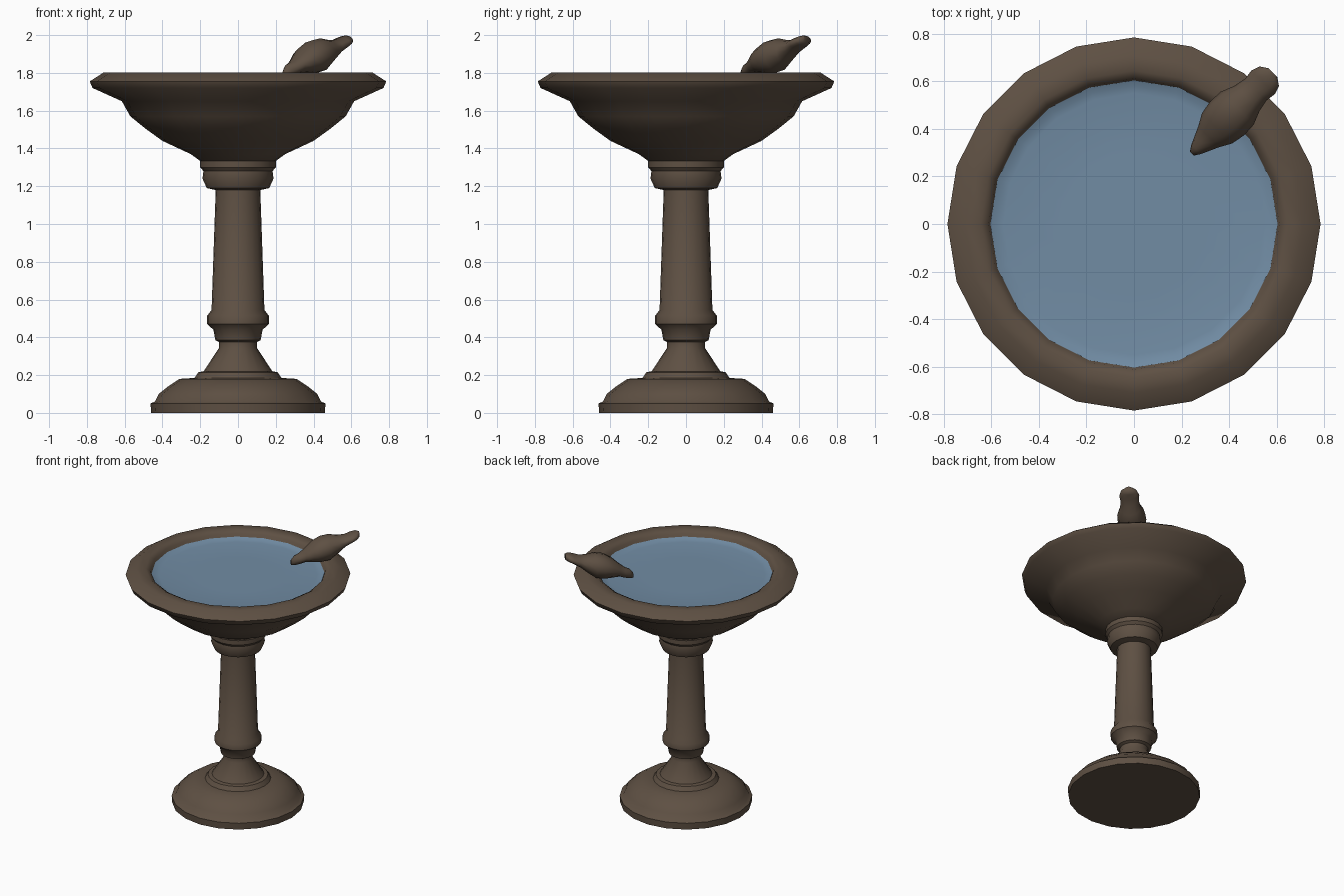
import bpy, bmesh, math

if "Cube" in bpy.data.objects:
    bpy.data.objects.remove(bpy.data.objects["Cube"])

SIDES = 20


def material(name, rgb):
    m = bpy.data.materials.new(name)
    m.diffuse_color = (*rgb, 1)
    m.use_nodes = True
    m.node_tree.nodes["Principled BSDF"].inputs["Base Color"].default_value = m.diffuse_color
    return m


stone = material("brown stone", (0.112, 0.080, 0.056))
blue = material("water blue", (0.165, 0.262, 0.370))


def loft(name, rings, mat, angle=40):
    """Join closed rings of points into a smooth skin, capping both ends."""
    bm = bmesh.new()
    loops = [[bm.verts.new(p) for p in ring] for ring in rings]
    for a, b in zip(loops, loops[1:]):
        n = len(a)
        for i in range(n):
            j = (i + 1) % n
            bm.faces.new((a[i], a[j], b[j], b[i]))
    bm.faces.new(loops[0][::-1])
    bm.faces.new(loops[-1])
    bmesh.ops.recalc_face_normals(bm, faces=bm.faces)
    mesh = bpy.data.meshes.new(name)
    bm.to_mesh(mesh)
    bm.free()
    mesh.materials.append(mat)
    ob = bpy.data.objects.new(name, mesh)
    bpy.context.collection.objects.link(ob)
    bpy.ops.object.select_all(action='DESELECT')
    ob.select_set(True)
    bpy.context.view_layer.objects.active = ob
    bpy.ops.object.shade_smooth_by_angle(angle=math.radians(angle))
    return ob


def lathe(name, profile, mat, angle=40):
    """Turn a (radius, height) profile around the z axis."""
    turn = [2 * math.pi * i / SIDES for i in range(SIDES)]
    return loft(name, [[(r * math.cos(a), r * math.sin(a), z) for a in turn]
                       for r, z in profile], mat, angle)


# Stepped foot
lathe("base", [(0.46, 0), (0.463, 0.05), (0.44, 0.06), (0.42, 0.10), (0.37, 0.14),
               (0.31, 0.18), (0.23, 0.185), (0.21, 0.215), (0.185, 0.22)], stone)

# Turned pedestal with lower collar, tapered shaft and capital
lathe("pedestal", [(0.185, 0.215), (0.10, 0.345), (0.10, 0.375), (0.12, 0.385),
                   (0.13, 0.44), (0.163, 0.47), (0.163, 0.515), (0.14, 0.545),
                   (0.118, 1.18), (0.165, 1.19), (0.188, 1.24), (0.183, 1.28),
                   (0.20, 1.30), (0.20, 1.335)], stone)

# Bowl with a rounded rim, its inside continuing below the water
lathe("bowl", [(0.195, 1.33), (0.25, 1.37), (0.40, 1.44), (0.49, 1.505), (0.57, 1.57),
               (0.615, 1.65), (0.77, 1.72), (0.785, 1.755), (0.71, 1.803),
               (0.645, 1.803), (0.612, 1.785), (0.60, 1.74), (0.56, 1.70)], stone, 60)

# Water, rising slightly where it meets the bowl
lathe("water", [(0.604, 1.735), (0.604, 1.762), (0.58, 1.752), (0.55, 1.747),
                (0.30, 1.745)], blue, 60)

# Bird: (distance along body, half width, bottom, top), beak to tail
sections = [(0.0, 0.012, 1.775, 1.815), (0.025, 0.028, 1.775, 1.845),
            (0.06, 0.044, 1.785, 1.860), (0.10, 0.062, 1.800, 1.890),
            (0.15, 0.090, 1.800, 1.937), (0.21, 0.101, 1.795, 1.972),
            (0.27, 0.098, 1.805, 1.983), (0.33, 0.074, 1.850, 1.975),
            (0.38, 0.064, 1.895, 1.975), (0.425, 0.070, 1.925, 1.988),
            (0.46, 0.058, 1.942, 1.998), (0.482, 0.026, 1.955, 1.996)]
d = math.sqrt(0.5)
bird = []
for s, w, lo, hi in sections:
    ring = []
    for i in range(12):
        a = 2 * math.pi * i / 12
        t = w * math.cos(a) - 0.005
        ring.append((0.24 + d * (s - t), 0.30 + d * (s + t),
                     (lo + hi) / 2 + (hi - lo) / 2 * math.sin(a)))
    bird.append(ring)
loft("bird", bird, stone, 60)
